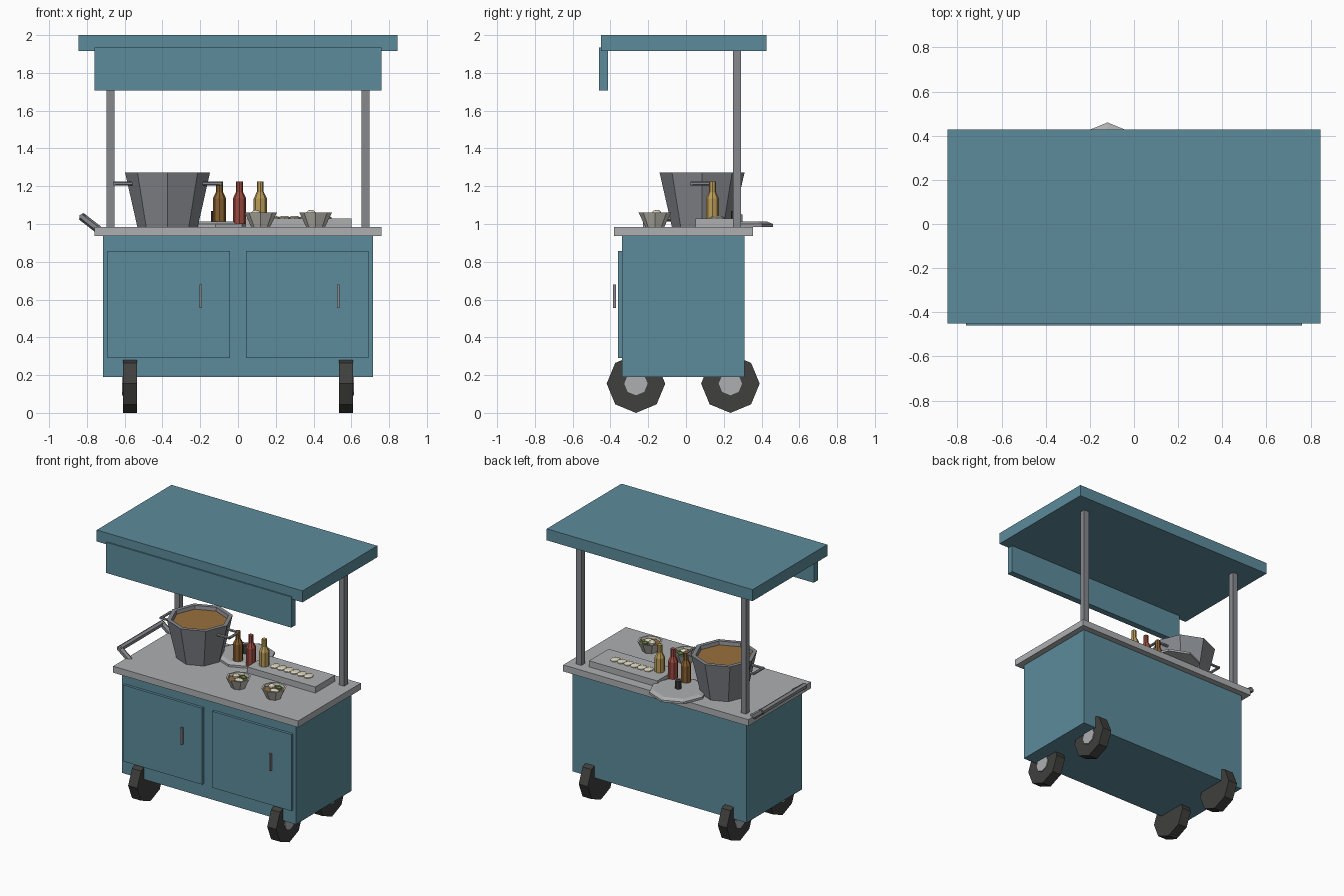
import bpy, bmesh, math
from mathutils import Vector, Matrix

if "Cube" in bpy.data.objects:
    bpy.data.objects.remove(bpy.data.objects["Cube"])


def mat(name, rgb):
    m = bpy.data.materials.new(name)
    m.diffuse_color = (*rgb, 1)
    m.use_nodes = True
    m.node_tree.nodes["Principled BSDF"].inputs["Base Color"].default_value = m.diffuse_color
    return m


TEAL = mat("teal_paint", (0.11, 0.26, 0.33))
STEEL = mat("steel", (0.24, 0.25, 0.27))
TOP = mat("counter_steel", (0.42, 0.43, 0.44))
RUBBER = mat("rubber", (0.05, 0.05, 0.048))
BROTH = mat("broth", (0.32, 0.16, 0.045))
CREAM = mat("cream", (0.72, 0.67, 0.52))
BOWL = mat("bowl_glaze", (0.55, 0.53, 0.47))
GREEN = mat("green_leaf", (0.1, 0.25, 0.06))
BROWN = mat("brown_sauce", (0.25, 0.12, 0.03))
RED = mat("red_sauce", (0.33, 0.07, 0.05))
GOLD = mat("gold_sauce", (0.5, 0.34, 0.1))


def finish(name, bm, material):
    bmesh.ops.recalc_face_normals(bm, faces=bm.faces)
    me = bpy.data.meshes.new(name)
    bm.to_mesh(me)
    bm.free()
    me.materials.append(material)
    ob = bpy.data.objects.new(name, me)
    bpy.context.collection.objects.link(ob)
    return ob


def box(name, x, y, z, material):
    """Box from (min, max) ranges."""
    bm = bmesh.new()
    bmesh.ops.create_cube(bm, size=1)
    for v in bm.verts:
        v.co = [r[0] + (c + 0.5) * (r[1] - r[0]) for c, r in zip(v.co, (x, y, z))]
    return finish(name, bm, material)


def lathe(name, profile, loc, material, sides=8):
    """Closed low-poly solid from (radius, height) rings, capped at both ends."""
    bm = bmesh.new()
    rings = [[bm.verts.new((loc[0] + r * math.cos(math.tau * i / sides),
                            loc[1] + r * math.sin(math.tau * i / sides),
                            loc[2] + z)) for i in range(sides)] for r, z in profile]
    for a, b in zip(rings, rings[1:]):
        for i in range(sides):
            j = (i + 1) % sides
            bm.faces.new((a[i], a[j], b[j], b[i]))
    bm.faces.new(rings[0])
    bm.faces.new(rings[-1])
    return finish(name, bm, material)


def bars(name, points, radius, material, sides=6):
    """Straight round bars joining the points in order."""
    bm = bmesh.new()
    for a, b in zip(points, points[1:]):
        a, b = Vector(a), Vector(b)
        d = b - a
        m = Matrix.Translation((a + b) / 2) @ d.to_track_quat('Z', 'Y').to_matrix().to_4x4()
        bmesh.ops.create_cone(bm, cap_ends=True, segments=sides, radius1=radius,
                              radius2=radius, depth=d.length + radius, matrix=m)
    return finish(name, bm, material)


def blob(name, loc, size, material):
    bm = bmesh.new()
    bmesh.ops.create_uvsphere(bm, u_segments=8, v_segments=5, radius=1,
                              matrix=Matrix.Translation(loc) @ Matrix.Diagonal((*size, 1)))
    return finish(name, bm, material)


# Cabinet, counter and canopy
box("cabinet", (-0.715, 0.715), (-0.34, 0.31), (0.19, 0.94), TEAL)
box("countertop", (-0.76, 0.76), (-0.38, 0.355), (0.937, 0.985), TOP)
box("roof", (-0.845, 0.845), (-0.45, 0.427), (1.915, 2.0), TEAL)
box("valance", (-0.76, 0.76), (-0.46, -0.413), (1.708, 1.935), TEAL)

# Roof posts
for s, side in ((-1, "left"), (1, "right")):
    x = s * 0.676
    box(side + "_post", (x - 0.021, x + 0.021), (0.25, 0.292), (0.985, 1.915), STEEL)

# Doors with pulls
for side, x0, hx in (("left", -0.69, -0.197), ("right", 0.042, 0.53)):
    box(side + "_door", (x0, x0 + 0.648), (-0.36, -0.338), (0.29, 0.857), TEAL)
    box(side + "_door_pull", (hx - 0.007, hx + 0.007), (-0.386, -0.37), (0.555, 0.68), STEEL)

# Wheels with outward hubs
for s, side in ((-1, "left"), (1, "right")):
    for y, end in ((-0.265, "front"), (0.235, "back")):
        m = Matrix.Translation((s * 0.571, y, 0.155)) @ Matrix.Rotation(s * math.pi / 2, 4, 'Y')
        tyre = lathe(f"{end}_{side}_wheel", [(0.155, -0.037), (0.155, 0.037)], (0, 0, 0), RUBBER)
        hub = lathe(f"{end}_{side}_hub", [(0.062, 0), (0.062, 0.043)], (0, 0, 0), TOP)
        tyre.data.transform(m)
        hub.data.transform(m)

# Push handle on the left end
bars("push_handle", [(-0.745, -0.21, 0.975), (-0.822, -0.21, 1.035),
                     (-0.822, 0.28, 1.035), (-0.745, 0.28, 0.975)], 0.021, STEEL)

# Stock pot, open at the top, with soup and side handles
px, py = -0.373, 0.085
lathe("stock_pot", [(0.16, 0), (0.225, 0.288), (0.195, 0.288), (0.185, 0.24)],
      (px, py, 0.985), STEEL)
lathe("soup", [(0.185, 0.22), (0.193, 0.262)], (px, py, 0.985), BROTH)
for s, side in ((-1, "left"), (1, "right")):
    a, b = px + s * 0.19, px + s * 0.28
    bars(side + "_pot_handle", [(a, py - 0.055, 1.215), (b, py - 0.055, 1.215),
                                (b, py + 0.055, 1.215), (a, py + 0.055, 1.215)], 0.01, STEEL)

# Pot lid lying on the counter
lathe("pot_lid", [(0.2, 0), (0.2, 0.015), (0.17, 0.027)], (-0.12, 0.26, 0.985), TOP)
lathe("lid_knob", [(0.022, 0), (0.022, 0.06)], (-0.12, 0.26, 1.01), RUBBER)

# Sauce bottles
for name, x, m in (("brown", -0.098, BROWN), ("red", 0.008, RED), ("gold", 0.118, GOLD)):
    lathe(name + "_bottle", [(0.035, 0), (0.035, 0.135), (0.018, 0.17), (0.018, 0.225)],
          (x, 0.14, 1.0), m)

# Tray of dumplings
box("tray", (0.04, 0.6), (0.05, 0.28), (0.985, 1.03), TOP)
for i in range(6):
    blob(f"dumpling_{i + 1}", (0.19 + 0.055 * i, 0.165, 1.032), (0.032, 0.042, 0.011), CREAM)

# Serving bowls with broth and toppings
for n, x in enumerate((0.12, 0.411), 1):
    y = -0.165
    lathe(f"bowl_{n}", [(0.05, 0), (0.086, 0.075), (0.074, 0.075), (0.065, 0.05)],
          (x, y, 0.985), BOWL)
    lathe(f"bowl_broth_{n}", [(0.06, 0.045), (0.07, 0.06)], (x, y, 0.985), BROTH)
    blob(f"egg_{n}", (x - 0.025, y + 0.01, 1.055), (0.026, 0.026, 0.02), CREAM)
    blob(f"noodles_{n}", (x + 0.02, y - 0.02, 1.046), (0.036, 0.028, 0.014), CREAM)
    blob(f"greens_{n}", (x + 0.02, y + 0.03, 1.048), (0.026, 0.016, 0.014), GREEN)
